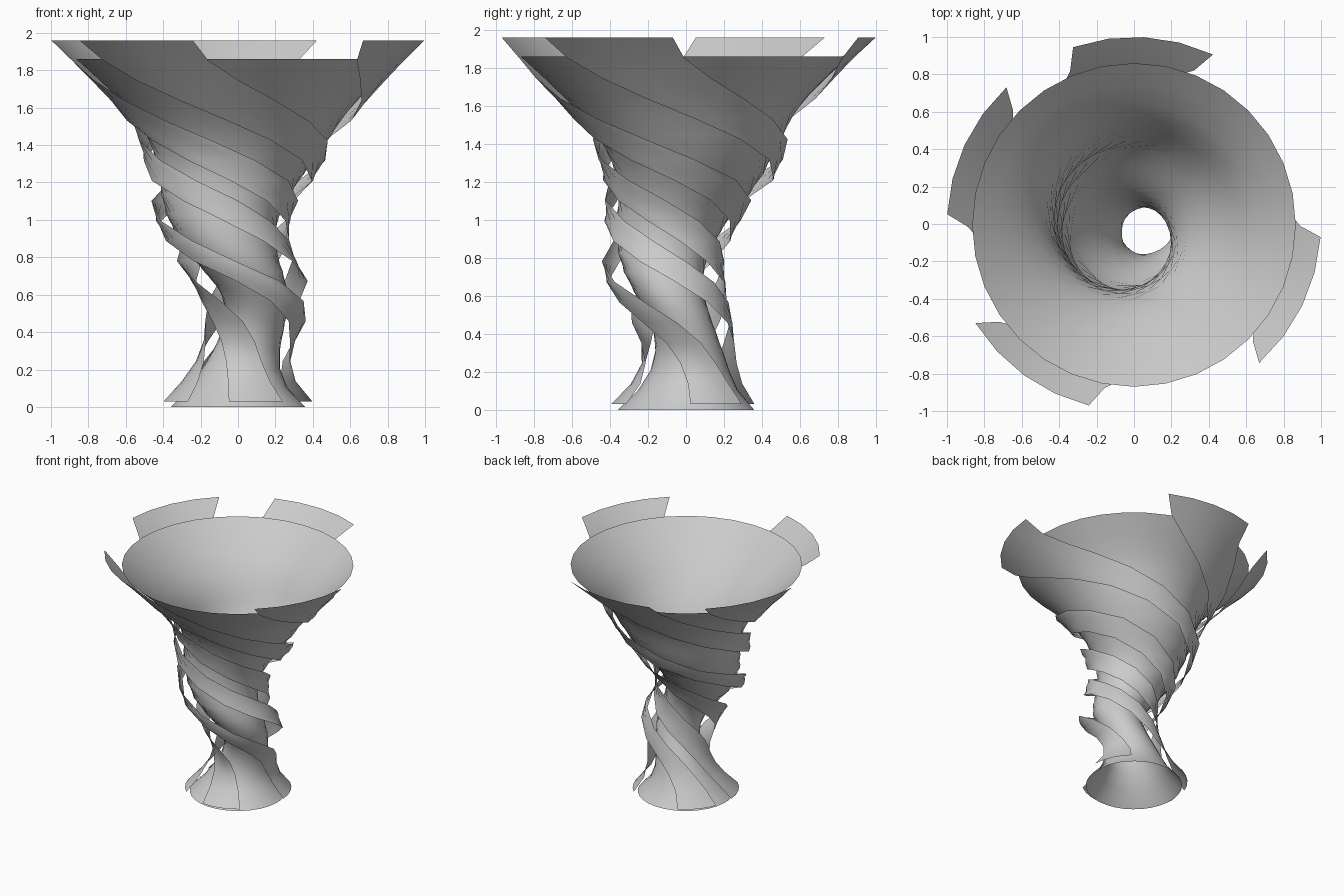
import bpy, bmesh
from math import sin, cos, radians

if "Cube" in bpy.data.objects:
    bpy.data.objects.remove(bpy.data.objects["Cube"])

# z, centre x, centre y, funnel radius, ribbon radius
PROFILE = [
    (0.00, 0.00, 0.00, 0.36, 0.425), (0.10, 0.00, 0.01, 0.265, 0.335),
    (0.20, 0.015, 0.02, 0.21, 0.265), (0.35, 0.06, 0.01, 0.17, 0.245),
    (0.50, 0.10, -0.04, 0.165, 0.28), (0.65, 0.075, -0.10, 0.19, 0.31),
    (0.80, -0.02, -0.12, 0.235, 0.325), (1.00, -0.08, -0.07, 0.295, 0.36),
    (1.20, -0.05, 0.01, 0.375, 0.445), (1.40, 0.00, 0.025, 0.465, 0.52),
    (1.60, 0.005, 0.00, 0.60, 0.655), (1.86, 0.00, -0.005, 0.865, 0.895),
    (1.96, 0.00, 0.00, 0.98, 1.00),
]
SIDES = 32
LEVELS = 18
TWIST = 411


def sample(z):
    """Smooth interpolation of the profile at height z."""
    i = 0
    while i < len(PROFILE) - 2 and z > PROFILE[i + 1][0]:
        i += 1
    a, b = PROFILE[i], PROFILE[i + 1]
    p, n = PROFILE[max(i - 1, 0)], PROFILE[min(i + 2, len(PROFILE) - 1)]
    h = b[0] - a[0]
    t = (z - a[0]) / h
    out = []
    for k in range(1, 5):
        m0 = (b[k] - p[k]) / (b[0] - p[0]) * h
        m1 = (n[k] - a[k]) / (n[0] - a[0]) * h
        out.append((2*t**3 - 3*t**2 + 1) * a[k] + (t**3 - 2*t**2 + t) * m0
                   + (3*t**2 - 2*t**3) * b[k] + (t**3 - t**2) * m1)
    return out


def sheet(name, rows, closed):
    """Skin rows of points into one open surface."""
    bm = bmesh.new()
    grid = [[bm.verts.new(p) for p in row] for row in rows]
    n = len(grid[0])
    for low, high in zip(grid, grid[1:]):
        for j in range(n if closed else n - 1):
            k = (j + 1) % n
            bm.faces.new((low[j], low[k], high[k], high[j]))
    mesh = bpy.data.meshes.new(name)
    bm.to_mesh(mesh)
    bm.free()
    ob = bpy.data.objects.new(name, mesh)
    bpy.context.collection.objects.link(ob)
    bpy.ops.object.select_all(action='DESELECT')
    ob.select_set(True)
    bpy.context.view_layer.objects.active = ob
    bpy.ops.object.shade_smooth_by_angle(angle=radians(60))
    return ob


def layer(z, s, radius, start, step, count):
    """One twisted ring or arc of points; the twist is slow at both ends."""
    data = sample(z)
    d = 1 - s
    turn = start + TWIST * (3 * d * d - 2 * d ** 3)
    return [(data[0] + data[radius] * cos(radians(turn + step * j)),
             data[1] + data[radius] * sin(radians(turn + step * j)), z)
            for j in range(count)]


steps = [i / LEVELS for i in range(LEVELS + 1)]

# Swaying open funnel, twisted along its height
sheet("funnel", [layer(1.86 * s, s, 2, 0, 360 / SIDES, SIDES) for s in steps], True)

# Four ribbons winding down around the funnel
for number, start in enumerate((65, 133, 212, 312), 1):
    sheet(f"wind_ribbon_{number}",
          [layer(0.03 + 1.93 * s, s, 3, start, 11, 5) for s in steps], False)
